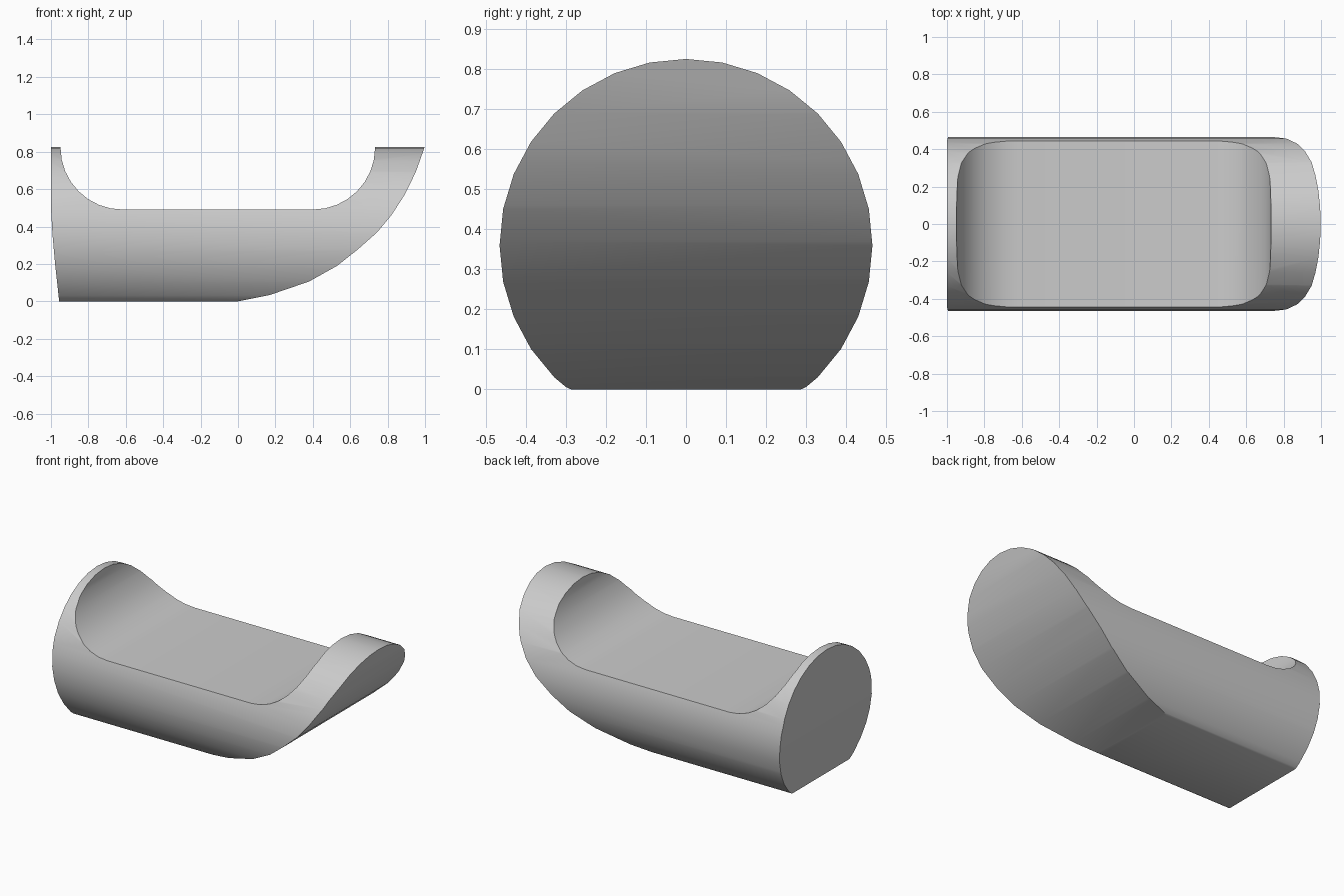
import bpy, bmesh, math
from mathutils import Vector

if "Cube" in bpy.data.objects:
    bpy.data.objects.remove(bpy.data.objects["Cube"])


def prism(name, points, direction):
    """Solid made by sweeping a closed outline along a vector."""
    bm = bmesh.new()
    face = bm.faces.new([bm.verts.new(p) for p in points])
    out = bmesh.ops.extrude_face_region(bm, geom=[face])
    moved = [g for g in out["geom"] if isinstance(g, bmesh.types.BMVert)]
    bmesh.ops.translate(bm, verts=moved, vec=Vector(direction))
    bmesh.ops.recalc_face_normals(bm, faces=bm.faces)
    mesh = bpy.data.meshes.new(name)
    bm.to_mesh(mesh)
    bm.free()
    ob = bpy.data.objects.new(name, mesh)
    bpy.context.collection.objects.link(ob)
    return ob


def arc(cx, cz, r, start, end, n=8):
    return [(cx + r * math.cos(math.radians(start + (end - start) * i / n)),
             cz + r * math.sin(math.radians(start + (end - start) * i / n)))
            for i in range(n + 1)]


# Body: lying 32-sided cylinder with a flat foot
R, CZ = 0.466, 0.36
ring = [(R * math.sin(2 * math.pi * i / 32), CZ - R * math.cos(2 * math.pi * i / 32))
        for i in range(32)]
ring = [p for p in ring if p[1] > 0.01]
section = [(-0.287, 0), (0.287, 0), (0.3, 0.006)] + ring + [(-0.3, 0.006)]
body = prism("cradle_body", [(-1.2, y, z) for y, z in section], (2.4, 0, 0))

# Side silhouette: swept nose, nearly upright back, rounded scoop on top
nose = [(-0.956, -0.03), (-0.15, -0.03), (0.02, 0.004), (0.17, 0.034), (0.38, 0.106),
        (0.53, 0.19), (0.64, 0.277), (0.745, 0.37), (0.82, 0.46), (0.89, 0.568),
        (0.95, 0.69), (0.998, 0.825), (1.0, 0.9)]
scoop = ([(0.733, 0.9)] + arc(0.402, 0.822, 0.331, 0, -90)
         + arc(-0.618, 0.822, 0.331, -90, -180) + [(-0.949, 0.9)])
back = [(-1.0, 0.9), (-1.0, 0.5), (-0.992, 0.36), (-0.978, 0.2), (-0.956, 0.0)]
side = prism("side_cutter", [(x, -0.6, z) for x, z in nose + scoop + back], (0, 1.2, 0))
side.hide_render = True

mod = body.modifiers.new("shape", 'BOOLEAN')
mod.operation = 'INTERSECT'
mod.solver = 'EXACT'
mod.object = side
bpy.context.view_layer.objects.active = body
body.select_set(True)
bpy.ops.object.modifier_apply(modifier=mod.name)
bpy.data.objects.remove(side)
bpy.ops.object.shade_smooth_by_angle(angle=math.radians(25))
